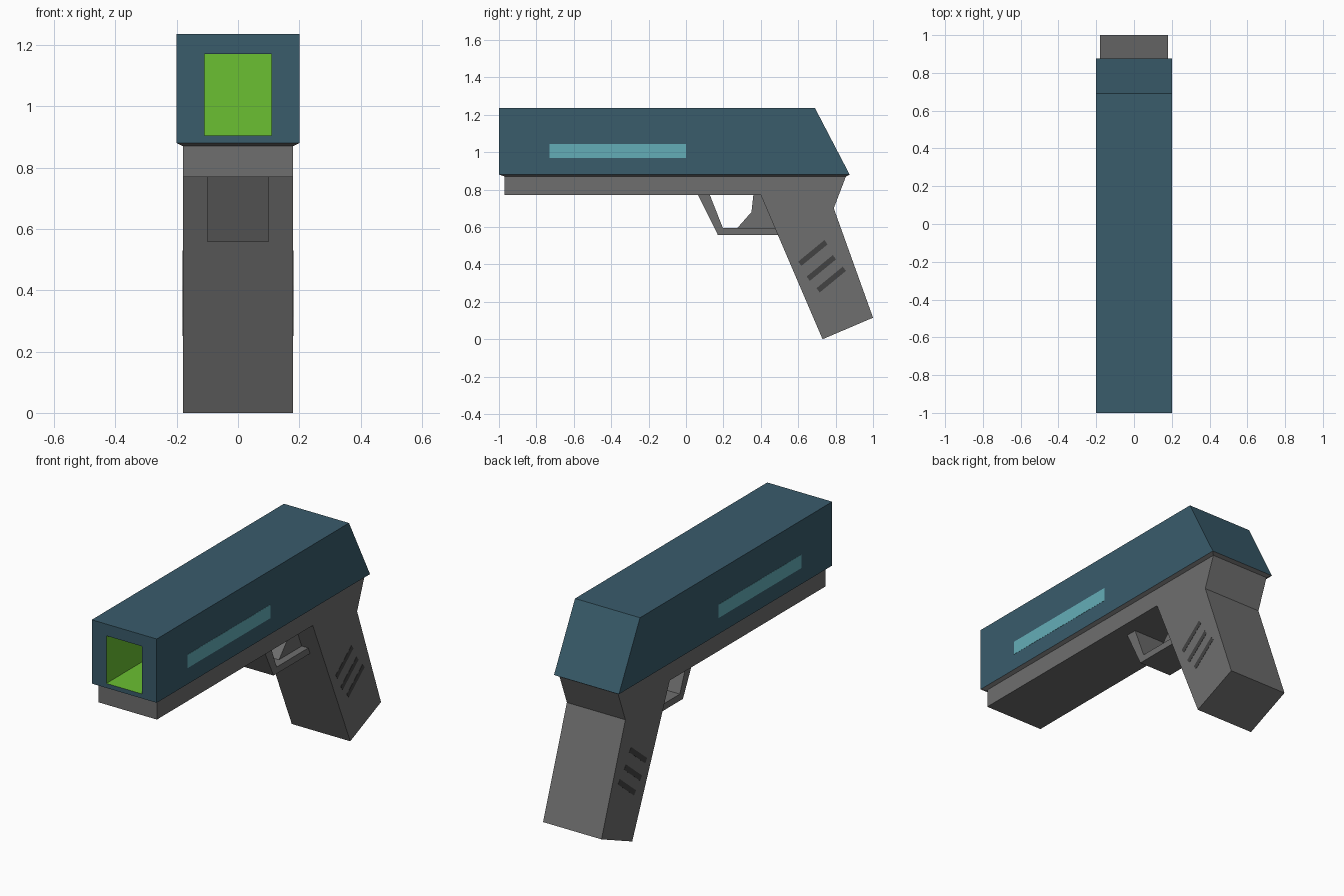
import bpy, bmesh

if "Cube" in bpy.data.objects:
    bpy.data.objects.remove(bpy.data.objects["Cube"])


def material(name, r, g, b):
    """Material from sRGB values 0-255."""
    m = bpy.data.materials.new(name)
    m.diffuse_color = tuple((c / 255) ** 2.2 for c in (r, g, b)) + (1,)
    m.use_nodes = True
    m.node_tree.nodes["Principled BSDF"].inputs["Base Color"].default_value = m.diffuse_color
    return m


blue = material("slate_blue", 60, 92, 107)
green = material("green", 106, 190, 53)
teal = material("teal", 100, 172, 182)
grey = material("gunmetal", 110, 110, 110)
dark = material("dark_grey", 68, 68, 68)


def finish(bm, name, *mats):
    bmesh.ops.recalc_face_normals(bm, faces=bm.faces)
    me = bpy.data.meshes.new(name)
    bm.to_mesh(me)
    bm.free()
    for m in mats:
        me.materials.append(m)
    ob = bpy.data.objects.new(name, me)
    bpy.context.collection.objects.link(ob)
    return ob


def prism(profile, x0, x1):
    """Extrude a (y, z) side profile from x0 to x1."""
    bm = bmesh.new()
    f = bm.faces.new([bm.verts.new((x0, y, z)) for y, z in profile])
    ext = bmesh.ops.extrude_face_region(bm, geom=[f], use_keep_orig=True)
    moved = [v for v in ext["geom"] if isinstance(v, bmesh.types.BMVert)]
    bmesh.ops.translate(bm, verts=moved, vec=(x1 - x0, 0, 0))
    bmesh.ops.recalc_face_normals(bm, faces=bm.faces)
    return bm


def side_pair(name, profile, x, mat):
    """Thin inlay on both flanks."""
    for side, s in (("right", 1), ("left", -1)):
        finish(prism(profile, s * (x - 0.01), s * (x + 0.001)), f"{name}_{side}", mat)


# Slide with a green rectangular bore sunk into its front face
bm = prism([(-1, 0.88), (-1, 1.235), (0.69, 1.235), (0.875, 0.88)], -0.2, 0.2)
bm.faces.ensure_lookup_table()
front = min(bm.faces, key=lambda f: f.calc_center_median().y)
bmesh.ops.inset_individual(bm, faces=[front], thickness=0.06)
for v in front.verts:
    v.co = (0.11 if v.co.x > 0 else -0.11, -1, 1.17 if v.co.z > 1.05 else 0.905)
floor = bmesh.ops.extrude_discrete_faces(bm, faces=[front])["faces"][0]
bmesh.ops.translate(bm, verts=floor.verts, vec=(0, 0.45, 0))
for v in floor.verts:
    for f in v.link_faces:
        f.material_index = 1
finish(bm, "slide", blue, green)

# Tapered lip between slide and frame
bm = bmesh.new()
rings = []
for w, ya, yb, z in ((0.2, -1, 0.875, 0.88), (0.18, -0.97, 0.855, 0.87)):
    rings.append([bm.verts.new(p) for p in
                  ((-w, ya, z), (w, ya, z), (w, yb, z), (-w, yb, z))])
for i in range(4):
    j = (i + 1) % 4
    bm.faces.new((rings[0][i], rings[0][j], rings[1][j], rings[1][i]))
for r in rings:
    bm.faces.new(r)
finish(bm, "slide_lip", grey)

# Frame and raked grip in one profile
finish(prism([(-0.97, 0.87), (0.855, 0.87), (0.79, 0.70), (1.0, 0.115),
              (0.73, 0.0), (0.40, 0.77), (-0.97, 0.77)], -0.18, 0.18),
       "frame_and_grip", grey)

# Trigger guard and trigger
finish(prism([(0.065, 0.77), (0.17, 0.558), (0.50, 0.558), (0.50, 0.595),
              (0.197, 0.595), (0.128, 0.77)], -0.1, 0.1), "trigger_guard", grey)
finish(prism([(0.36, 0.77), (0.35, 0.68), (0.275, 0.595), (0.48, 0.595),
              (0.405, 0.77)], -0.06, 0.06), "trigger", grey)

# Side light strips and grip grooves
side_pair("light_strip", [(-0.73, 0.97), (0, 0.97), (0, 1.045), (-0.73, 1.045)], 0.2, teal)
for i, (dy, dz) in enumerate(((0, 0), (0.045, -0.08), (0.098, -0.142))):
    side_pair(f"grip_groove_{i + 1}",
              [(0.60 + dy, 0.415 + dz), (0.74 + dy, 0.53 + dz),
               (0.757 + dy, 0.507 + dz), (0.617 + dy, 0.392 + dz)], 0.18, dark)
